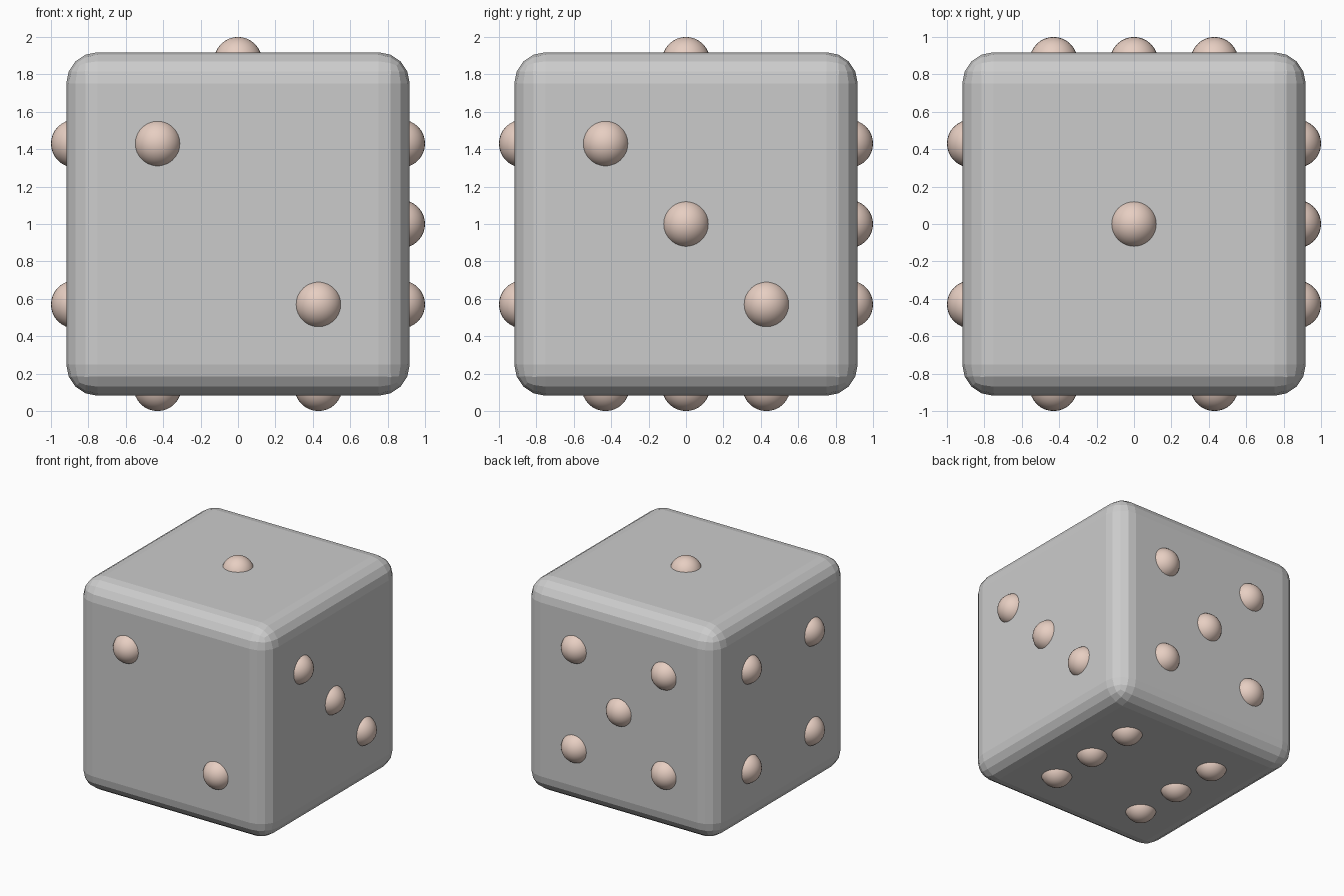
import bpy
from mathutils import Vector

if "Cube" in bpy.data.objects:
    bpy.data.objects.remove(bpy.data.objects["Cube"])

HALF = 0.918    # half the body width
PIP_R = 0.128   # pip sphere radius
SINK = 1.0 - PIP_R  # distance of pip centres from the die centre
D = 0.43        # pip spacing
CENTRE = Vector((0, 0, 1))

# Body: cube with faceted rounded edges
bpy.ops.mesh.primitive_cube_add(size=2 * HALF, location=CENTRE)
body = bpy.context.object
body.name = "die_body"
bevel = body.modifiers.new("rounded_edges", 'BEVEL')
bevel.width = 0.166
bevel.segments = 4

pip_mat = bpy.data.materials.new("pip_colour")
pip_mat.diffuse_color = (0.8, 0.62, 0.54, 1)
pip_mat.use_nodes = True
pip_mat.node_tree.nodes["Principled BSDF"].inputs["Base Color"].default_value = pip_mat.diffuse_color


def add_pips(face, normal, u, v, spots):
    """Place sunken spheres on one face; spots are in units of pip spacing."""
    normal, u, v = Vector(normal), Vector(u), Vector(v)
    for i, (a, b) in enumerate(spots, 1):
        pos = CENTRE + normal * SINK + (u * a + v * b) * D
        bpy.ops.mesh.primitive_uv_sphere_add(
            segments=32, ring_count=16, radius=PIP_R, location=pos)
        pip = bpy.context.object
        pip.name = f"{face}_pip_{i}"
        pip.data.materials.append(pip_mat)
        bpy.ops.object.shade_smooth()


X, Y, Z = (1, 0, 0), (0, 1, 0), (0, 0, 1)
middle = [(0, 0)]
diagonal = [(-1, 1), (1, -1)]
corners = diagonal + [(1, 1), (-1, -1)]

# Pips, one to six
add_pips("top", Z, X, Y, middle)
add_pips("front", (0, -1, 0), X, Z, diagonal)
add_pips("right", X, Y, Z, diagonal + middle)
add_pips("left", (-1, 0, 0), Y, Z, corners)
add_pips("back", Y, X, Z, corners + middle)
add_pips("bottom", (0, 0, -1), X, Y, corners + [(-1, 0), (1, 0)])
